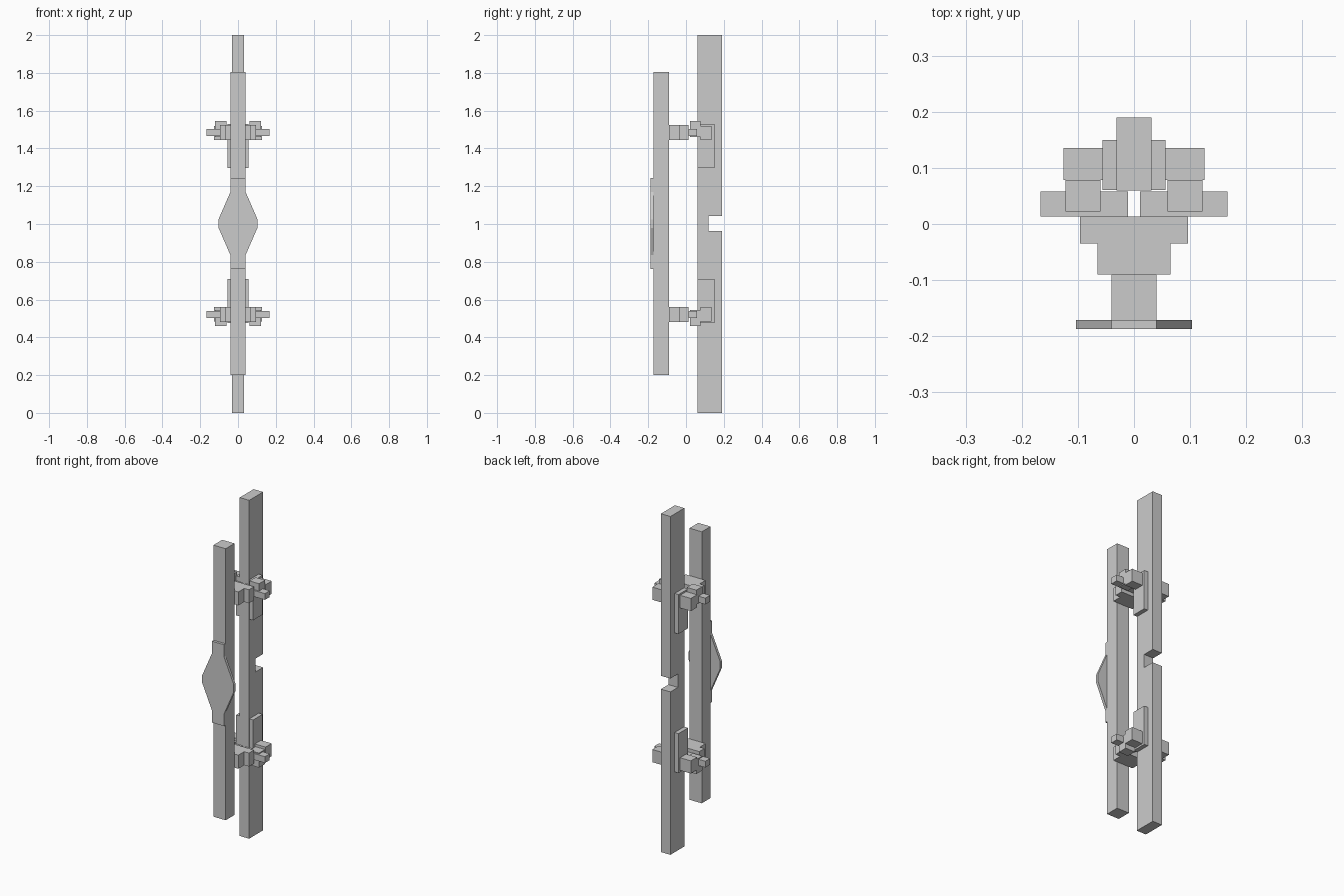
import bpy, bmesh

if "Cube" in bpy.data.objects:
    bpy.data.objects.remove(bpy.data.objects["Cube"])

MID = 1.0025  # clamps mirror about this height


def prism(name, pts, place, depth):
    """Extrude a 2D outline; place maps (a, b, t) to x, y, z."""
    bm = bmesh.new()
    lo, hi = [[bm.verts.new(place(a, b, t)) for a, b in pts] for t in depth]
    bm.faces.new(lo)
    bm.faces.new(hi)
    for i in range(len(pts)):
        j = (i + 1) % len(pts)
        bm.faces.new((lo[i], lo[j], hi[j], hi[i]))
    bmesh.ops.recalc_face_normals(bm, faces=bm.faces)
    me = bpy.data.meshes.new(name)
    bm.to_mesh(me)
    bm.free()
    ob = bpy.data.objects.new(name, me)
    bpy.context.collection.objects.link(ob)
    return ob


def box(name, x, y, z):
    pts = [(x[0], y[0]), (x[1], y[0]), (x[1], y[1]), (x[0], y[1])]
    return prism(name, pts, lambda a, b, t: (a, b, t), z)


# Rear post with a notch in its back edge
prism("rear_post",
      [(0.06, 0), (0.19, 0), (0.19, 0.963), (0.12, 0.963),
       (0.12, 1.042), (0.19, 1.042), (0.19, 2), (0.06, 2)],
      lambda a, b, t: (t, a, b), (-0.031, 0.031))

# Front handle bar and its flared plate
box("handle_bar", (-0.04, 0.04), (-0.172, -0.09), (0.2, 1.805))
half = [(0.04, 0.762), (0.04, 0.835), (0.103, 0.98),
        (0.103, 1.025), (0.04, 1.17), (0.04, 1.243)]
prism("flared_plate", half + [(-x, z) for x, z in reversed(half)],
      lambda a, b, t: (a, t, b), (-0.187, -0.171))

# Clamps: lower one is the upper one flipped in height
for level in ("upper", "lower"):
    def span(z):
        return z if level == "upper" else (2 * MID - z[1], 2 * MID - z[0])
    # Stepped bracket behind the bar
    box(level + "_bracket_neck", (-0.065, 0.065), (-0.09, -0.035), span((1.445, 1.525)))
    box(level + "_bracket_base", (-0.096, 0.096), (-0.035, 0.013), span((1.445, 1.525)))
    for side, s in (("left", -1), ("right", 1)):
        def part(name, x, y, z):
            xs = sorted((s * x[0], s * x[1]))
            box(f"{level}_{side}_{name}", xs, y, span(z))
        part("side_pad", (0.03, 0.056), (0.061, 0.15), (1.297, 1.53))
        part("clamp_pin", (0.011, 0.167), (0.013, 0.058), (1.466, 1.503))
        part("clamp_jaw", (0.06, 0.122), (0.022, 0.078), (1.46, 1.546))
        part("clamp_arm", (0.056, 0.126), (0.078, 0.135), (1.445, 1.52))
